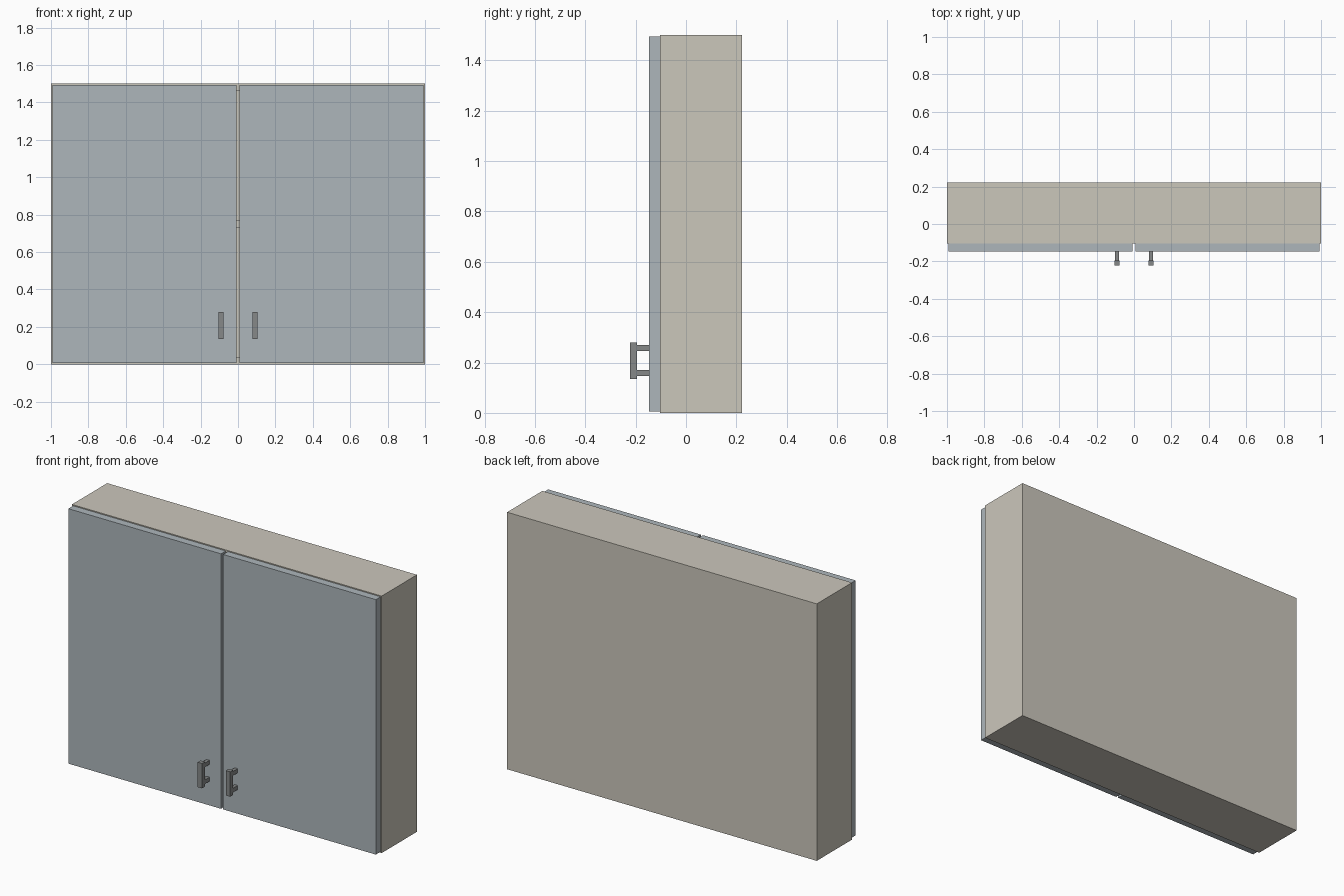
import bpy, bmesh
from mathutils import Matrix, Vector

if "Cube" in bpy.data.objects:
    bpy.data.objects.remove(bpy.data.objects["Cube"])


def boxes(name, items, color=None):
    """One object from boxes given as (x0, x1, y0, y1, z0, z1)."""
    bm = bmesh.new()
    for x0, x1, y0, y1, z0, z1 in items:
        centre = Vector(((x0 + x1) / 2, (y0 + y1) / 2, (z0 + z1) / 2))
        size = Matrix.Diagonal((x1 - x0, y1 - y0, z1 - z0, 1))
        bmesh.ops.create_cube(bm, size=1, matrix=Matrix.Translation(centre) @ size)
    mesh = bpy.data.meshes.new(name)
    bm.to_mesh(mesh)
    bm.free()
    obj = bpy.data.objects.new(name, mesh)
    bpy.context.collection.objects.link(obj)
    if color:
        mat = bpy.data.materials.get(color[0]) or bpy.data.materials.new(color[0])
        mat.diffuse_color = color[1]
        mat.use_nodes = True
        mat.node_tree.nodes["Principled BSDF"].inputs["Base Color"].default_value = mat.diffuse_color
        mesh.materials.append(mat)
    return obj


BODY = ("body_paint", (0.60, 0.57, 0.50, 1))
DOOR = ("door_paint", (0.42, 0.47, 0.50, 1))
METAL = ("handle_metal", (0.24, 0.25, 0.25, 1))
T = 0.04                       # panel thickness
FRONT, BACK, H = -0.103, 0.222, 1.5
DOOR_FRONT = -0.147

# Hollow carcass
for side, x0 in (("left", -1), ("right", 1 - T)):
    boxes(f"{side}_side_panel", [(x0, x0 + T, FRONT, BACK, 0, H)], BODY)
for name, z0 in (("bottom_panel", 0), ("top_panel", H - T)):
    boxes(name, [(-1 + T, 1 - T, FRONT, BACK, z0, z0 + T)], BODY)
boxes("shelf", [(-1 + T, 1 - T, FRONT, BACK - T, 0.73, 0.77)], BODY)
boxes("back_panel", [(-1 + T, 1 - T, BACK - T, BACK, T, H - T)], BODY)

# Doors and bar handles, one per side
for side, s in (("left", -1), ("right", 1)):
    def span(a, b):
        return tuple(sorted((s * a, s * b)))

    boxes(f"{side}_door", [(*span(0.007, 0.993), DOOR_FRONT, FRONT, 0.006, H - 0.006)], DOOR)
    bar = (*span(0.077, 0.105), -0.222, -0.195, 0.135, 0.28)
    posts = [(*span(0.081, 0.101), -0.197, DOOR_FRONT, z, z + 0.024) for z in (0.147, 0.245)]
    boxes(f"{side}_handle", [bar] + posts, METAL)
